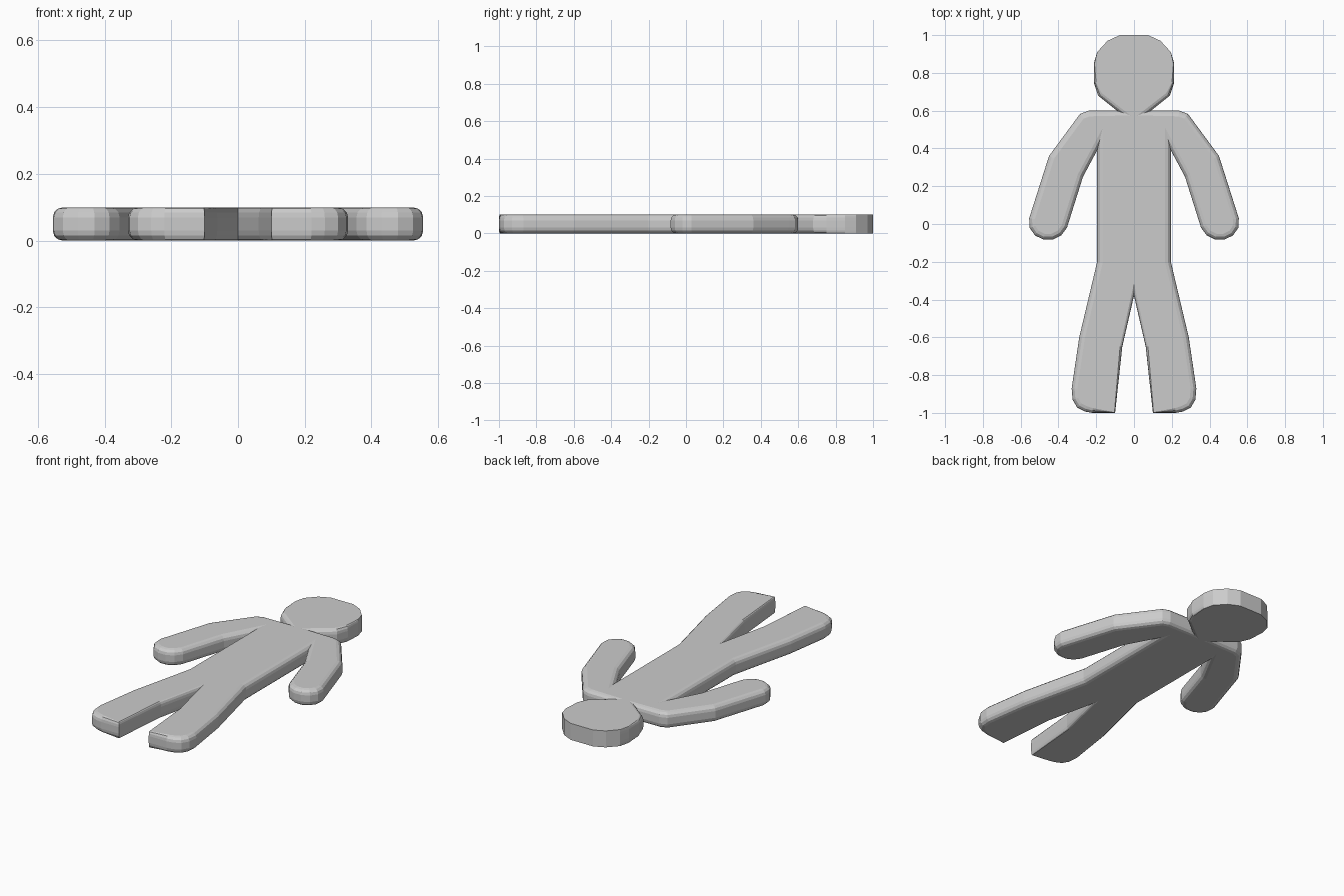
import bpy, bmesh, math
from mathutils import Vector

if "Cube" in bpy.data.objects:
    bpy.data.objects.remove(bpy.data.objects["Cube"])

HEIGHT, EDGE = 0.10, 0.03

# Right half of the outline, clockwise from head to crotch: x, y, rounding
half = [
    (0.075, 1.00, 0), (0.14, 0.97, 0), (0.195, 0.91, 0), (0.213, 0.85, 0.004),
    (0.213, 0.75, 0.012), (0.19, 0.68, 0.022), (0.09, 0.60, 0.025),
    (0.24, 0.60, 0.03), (0.285, 0.583, 0.03), (0.31, 0.55, 0.03),
    (0.45, 0.36, 0.03), (0.555, 0.03, 0.03), (0.552, -0.02, 0.03),
    (0.525, -0.06, 0.03), (0.48, -0.082, 0.03), (0.43, -0.082, 0.03),
    (0.385, -0.06, 0.03), (0.355, -0.02, 0.03), (0.27, 0.25, 0.03),
    (0.195, 0.39, 0.03), (0.195, -0.20, 0.03), (0.29, -0.60, 0.03),
    (0.33, -0.87, 0.03), (0.325, -0.93, 0.03), (0.30, -0.973, 0.03),
    (0.26, -0.993, 0.03), (0.22, -1.00, 0.025), (0.10, -1.00, 0.004),
    (0.062, -0.65, 0.012), (0.0, -0.38, 0.015),
]
outline = half + [(-x, y, r) for x, y, r in reversed(half[:-1])]
points = [Vector(p[:2]) for p in outline]
count = len(points)


def inset_vector(i):
    """Mitred inward direction scaled by the rounding at this point."""
    a = (points[i] - points[i - 1]).normalized()
    b = (points[(i + 1) % count] - points[i]).normalized()
    n1, n2 = Vector((a.y, -a.x)), Vector((b.y, -b.x))
    return (n1 + n2) / (1 + n1.dot(n2)) * outline[i][2]


insets = [inset_vector(i) for i in range(count)]

# Rounded edge levels, bottom then top
angles = [math.radians(a) for a in (90, 60, 30, 0)]
levels = [(1 - math.cos(a), EDGE * (1 - math.sin(a))) for a in angles]
levels += [(k, HEIGHT - z) for k, z in reversed(levels)]

# Flat figure built from stacked outline rings
bm = bmesh.new()
rings = []
for k, z in levels:
    rings.append([bm.verts.new((*(p + v * k), z)) for p, v in zip(points, insets)])
for low, high in zip(rings, rings[1:]):
    for i in range(count):
        j = (i + 1) % count
        bm.faces.new((low[i], low[j], high[j], high[i]))
caps = [bm.faces.new(rings[0]), bm.faces.new(rings[-1])]
bmesh.ops.triangulate(bm, faces=caps)
bmesh.ops.recalc_face_normals(bm, faces=bm.faces)
mesh = bpy.data.meshes.new("flat_figure")
bm.to_mesh(mesh)
bm.free()
bpy.context.collection.objects.link(bpy.data.objects.new("flat_figure", mesh))
